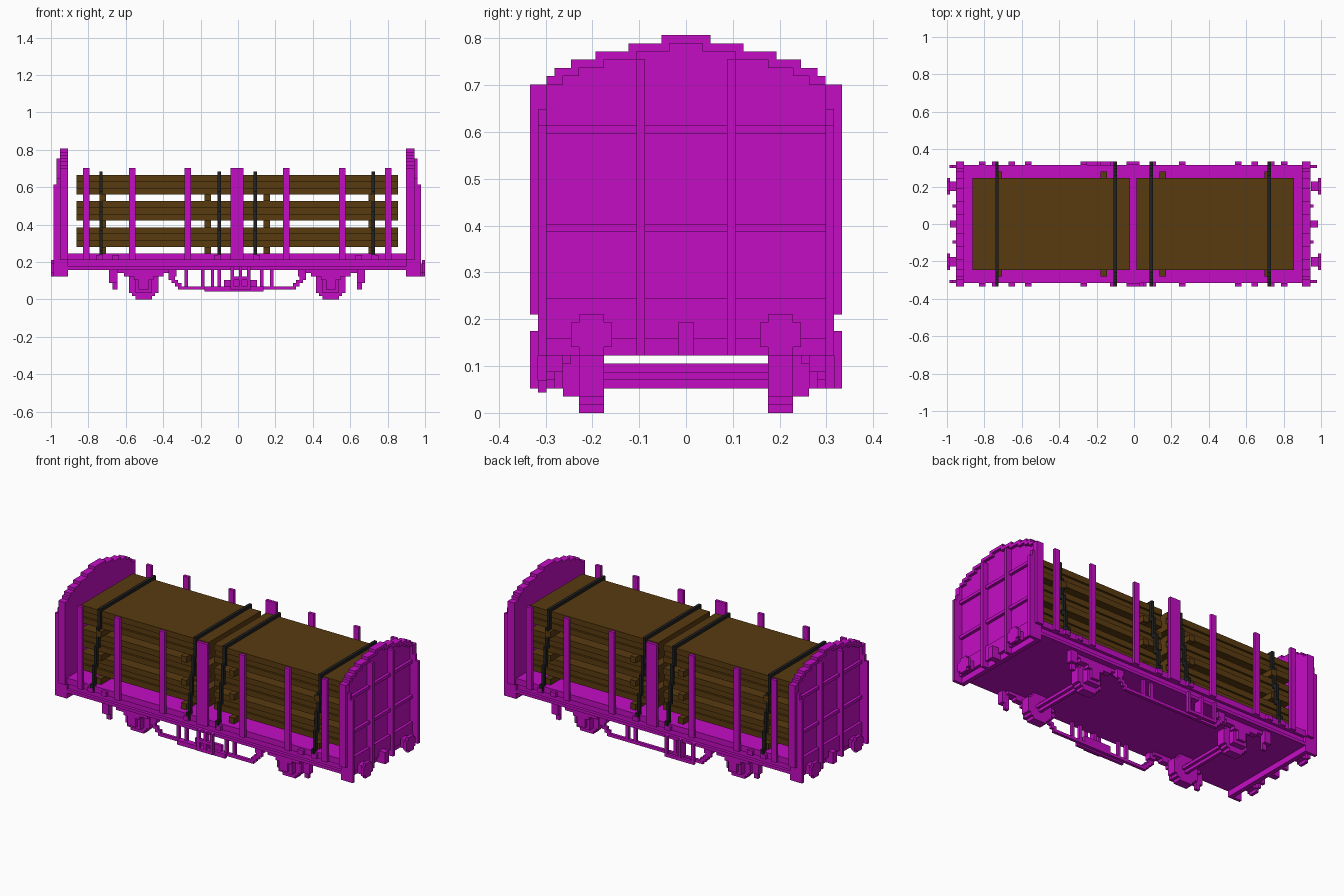
import bpy
import bmesh
from mathutils import Matrix, Vector

default_cube = bpy.data.objects.get("Cube")
if default_cube:
    bpy.data.objects.remove(default_cube, do_unlink=True)

UNIT = 2 / 114      # edge of one small block
SHIFT = -0.25       # body offset along x, in blocks


def make_material(name, red, green, blue):
    material = bpy.data.materials.new(name)
    material.use_nodes = True
    colour = (red, green, blue, 1)
    material.diffuse_color = colour
    material.node_tree.nodes["Principled BSDF"].inputs["Base Color"].default_value = colour
    return material


magenta = make_material("magenta paint", 0.55, 0.004, 0.55)
timber = make_material("brown timber", 0.1, 0.043, 0.005)
webbing = make_material("black webbing", 0.016, 0.015, 0.015)


def build(name, material, boxes, mirror_x=False, mirror_y=False, shift=SHIFT):
    """One object from boxes given as (x, x, y, y, z, z) in blocks, mirrored on demand."""
    bm = bmesh.new()
    for sx in ((1, -1) if mirror_x else (1,)):
        for sy in ((1, -1) if mirror_y else (1,)):
            for xa, xb, ya, yb, za, zb in boxes:
                centre = Vector((sx * (xa + xb) / 2 + shift, sy * (ya + yb) / 2, (za + zb) / 2))
                size = Vector((xb - xa, yb - ya, zb - za)) * UNIT
                matrix = Matrix.Translation(centre * UNIT) @ Matrix.Diagonal(size.to_4d())
                bmesh.ops.create_cube(bm, size=1, matrix=matrix)
    mesh = bpy.data.meshes.new(name)
    bm.to_mesh(mesh)
    bm.free()
    mesh.materials.append(material)
    obj = bpy.data.objects.new(name, mesh)
    bpy.context.collection.objects.link(obj)
    return obj


# Deck and channel-shaped side sills
HALF = 18
build("deck", magenta, [
    (-54, 54, -HALF, HALF, 12, 14),
    (-54, 54, -HALF + 1, HALF - 1, 10, 12),
    (-54, 54, -HALF, HALF, 9, 10),
])

# Arched end walls: stepped rim around a recessed panel
arch = list(enumerate([18, 17, 16, 14, 11, 7, 3]))
wall = [(51.5, 53, -HALF, HALF, 7, 40)]
for step, half in arch[1:]:
    wall.append((51.5, 53, -half, half, 39 + step, 40 + step))
    inner = arch[step + 1][1] - 1 if step < 6 else 0
    for side in (-1, 1):
        low, high = sorted((side * inner, side * half))
        wall.append((53, 54, low, high, 39 + step, 40 + step))
build("end_wall", magenta, wall, mirror_x=True)

# Corner framing of the end walls
build("end_corner_post", magenta, [
    (51.5, 54, HALF, HALF + 1, 12, 40),
    (53, 54, HALF - 1, HALF, 7, 40),
    (54, 56, HALF - 1, HALF, 7, 35),
    (54, 55, HALF - 1, HALF, 35, 37),
], mirror_x=True, mirror_y=True)

# Ribs on the end walls
build("end_rib_upright", magenta, [(53, 55, 5, 6, 7, 43)], mirror_x=True, mirror_y=True)
build("end_rib_level", magenta, [(53, 54, -17, 17, z, z + 1) for z in (22, 34)], mirror_x=True)

# Stakes along both sides
build("side_stake", magenta, [(x, x + 2, HALF, HALF + 1, 12, 40) for x in (14, 31, 45)],
      mirror_x=True, mirror_y=True)
build("centre_stake", magenta, [(-2, 2, HALF, HALF + 1, 12, 40)], mirror_y=True)

# Lashing loops on the sills
build("lashing_loop", magenta, [(x, x + 2, HALF, HALF + 1, 12, 13.5) for x in (5, 36, 41)],
      mirror_x=True, mirror_y=True)

# Buffers and couplings reach the full length
build("buffer", magenta, [
    (54, 56, 10, 13, 8, 11),
    (56, 57, 9, 14, 8, 11),
    (56, 57, 10, 13, 7, 12),
], mirror_x=True, mirror_y=True, shift=0)
build("coupling", magenta, [(53, 56, -1, 1, 7, 11)], mirror_x=True, shift=0)

# Wheels, axles, bearings and springs around each axle
AXLE = 28.5


def around_axle(half, y_low, y_high, z_low, z_high):
    return (AXLE - half, AXLE + half, y_low, y_high, z_low, z_high)


build("wheel", magenta, [around_axle(4.5 - inset, 10, 13, 2 - inset, 7 + inset) for inset in range(3)],
      mirror_x=True, mirror_y=True)
build("axle", magenta, [
    around_axle(1.5, -13, 13, 4, 5),
    around_axle(0.5, -13, 13, 3, 6),
], mirror_x=True)
build("axle_box", magenta, [
    around_axle(2.5, 13, 15, 2, 7),
    around_axle(1.5, 15, 16, 3, 6),
    around_axle(0.5, 15, 16, 6, 7),
], mirror_x=True, mirror_y=True)
build("leaf_spring", magenta, [around_axle(3 * n, 14, 16, 5 + n, 6 + n) for n in (1, 2, 3)],
      mirror_x=True, mirror_y=True)
build("spring_hanger", magenta, [
    (36.5, 39, 15, 17, 5, 9),
    (36.5, 38, 15, 16, 3, 5),
    (18.5, 21, 15, 17, 7, 9),
], mirror_x=True, mirror_y=True)

# Truss rods with stepped ends
truss = [(0, 18, 16, 17, 3, 4)]
truss += [(17 + n, 18 + n, 16, 17, 3 + n, 5 + n) for n in range(4)]
truss += [(x, x + 1, 16, 17, 3, 9) for x in (7, 10)]
build("truss_rod", magenta, truss, mirror_x=True, mirror_y=True)

# Brake gear: wheel-like cross on the front, lever frame on the back
build("brake_wheel", magenta, [
    (-2, 4, -19, -18, 3, 4),
    (-2, 4, -19, -18, 6, 7),
    (-2, -1, -19, -18, 3, 10),
    (3, 4, -19, -18, 3, 10),
    (0.5, 1.5, -19, -17, 3, 10),
    (-10, 8, -18, -17, 2.5, 4),
    (-4, 6, -17, -16, 4, 6),
])
build("brake_lever", magenta, [
    (-16, -5, 18, 19, 3, 4),
    (-16, -15, 18, 19, 3, 10),
    (-6, -5, 18, 19, 3, 10),
    (-11, -10, 17, 19, 3, 10),
])

# Timber stacks: three layers with grooved sides, on bearers
PITCH = 8
planks, bearers = [], []
for base in range(16, 16 + 3 * PITCH, PITCH):
    planks += [
        (1, 49, -14, 14, base, base + 2),
        (1, 49, -13.3, 13.3, base + 2, base + 4),
        (1, 49, -14, 14, base + 4, base + 6),
    ]
    bearers += [(x, x + 2, -16, 16, base - 2, base) for x in (8, 40)]
build("timber_stack", timber, planks, mirror_x=True)
build("timber_bearer", timber, bearers, mirror_x=True)

# Straps stepping outward from the load down to the sills
for name, x in (("inner_strap", 5), ("outer_strap", 41)):
    strap = [(x, x + 1, 14 + n, 15 + n, 32 - 6 * n, 39 - 6 * n) for n in range(4)]
    strap += [(x, x + 1, 0, 15, 38, 39), (x, x + 1, HALF, HALF + 1, 12.5, 15)]
    build(name, webbing, strap, mirror_x=True, mirror_y=True)
